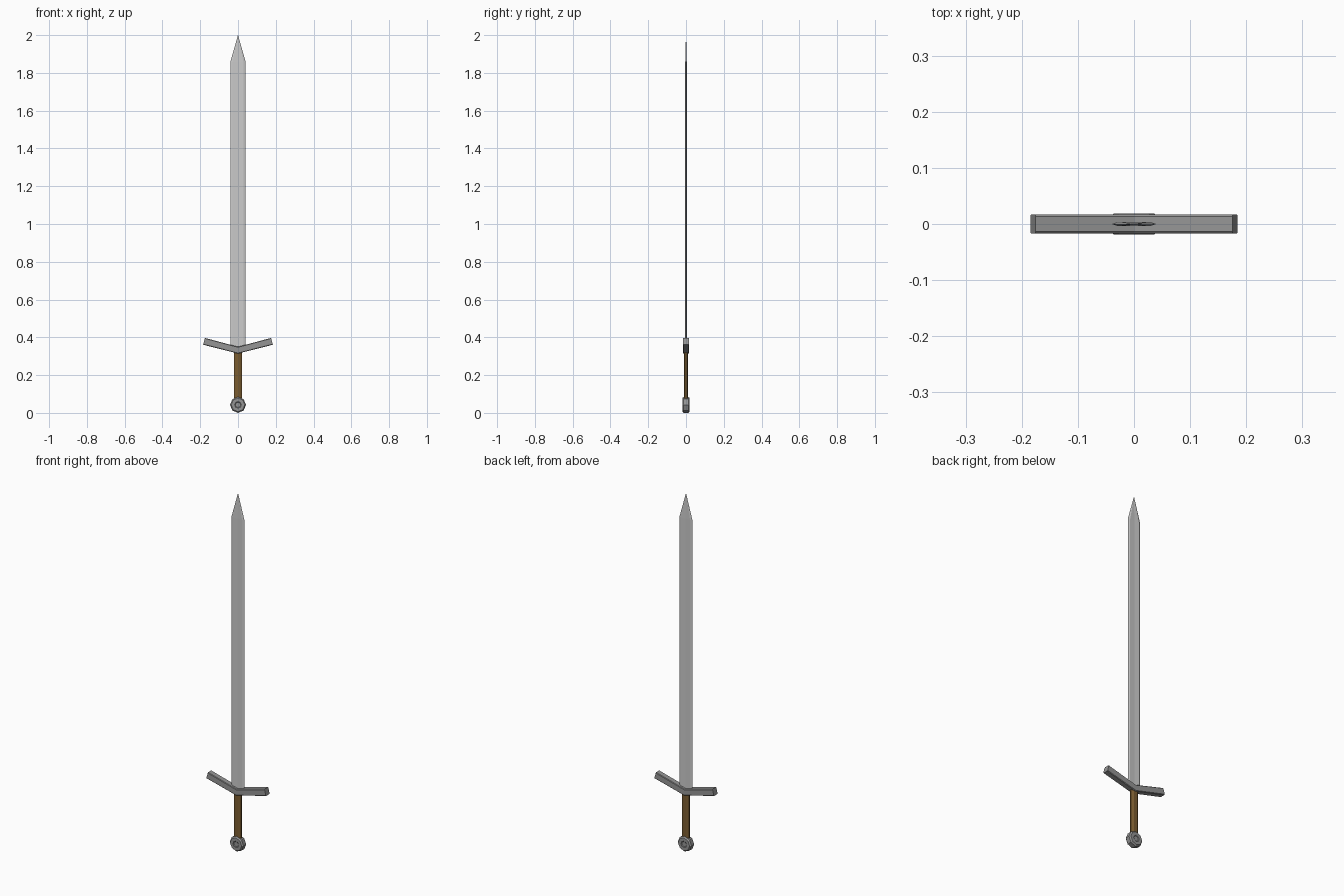
import bpy, bmesh
from math import sin, cos, pi

if "Cube" in bpy.data.objects:
    bpy.data.objects.remove(bpy.data.objects["Cube"])


def material(name, color):
    m = bpy.data.materials.new(name)
    m.diffuse_color = color
    m.use_nodes = True
    m.node_tree.nodes["Principled BSDF"].inputs["Base Color"].default_value = m.diffuse_color
    return m


def loft(name, rings, mat=None):
    """Skin a series of equal-sized rings and cap both ends."""
    bm = bmesh.new()
    loops = [[bm.verts.new(p) for p in ring] for ring in rings]
    n = len(loops[0])
    for a, b in zip(loops, loops[1:]):
        for i in range(n):
            j = (i + 1) % n
            bm.faces.new((a[i], a[j], b[j], b[i]))
    bm.faces.new(loops[0][::-1])
    bm.faces.new(loops[-1])
    bmesh.ops.remove_doubles(bm, verts=bm.verts, dist=1e-5)
    bmesh.ops.recalc_face_normals(bm, faces=bm.faces)
    mesh = bpy.data.meshes.new(name)
    bm.to_mesh(mesh)
    bm.free()
    obj = bpy.data.objects.new(name, mesh)
    bpy.context.collection.objects.link(obj)
    if mat:
        mesh.materials.append(mat)
    return obj


steel = material("steel", (0.62, 0.62, 0.62, 1))
iron = material("dark_iron", (0.30, 0.30, 0.30, 1))
leather = material("leather", (0.20, 0.11, 0.03, 1))

# Blade: bevelled edges with a shallow central groove, tapering to a point
half = [(0.040, 0), (0.028, 0.004), (0, 0.0028), (-0.028, 0.004)]
section = half + [(-x, -y) for x, y in half]
blade_rings = [[(x * s, y * t, z) for x, y in section]
               for z, s, t in ((0.325, 1, 1), (1.86, 1, 1), (2.0, 0.01, 0.1))]
loft("blade", blade_rings, steel)

# Crossguard: chamfered bar swept along a shallow V
c, hy, hz = 0.003, 0.0165, 0.018
bar = [(hy, hz - c), (hy - c, hz), (c - hy, hz), (-hy, hz - c),
       (-hy, c - hz), (c - hy, -hz), (hy - c, -hz), (hy, c - hz)]
guard_rings = [[(x + lean * d, y, z + d) for y, d in bar]
               for x, z, lean in ((-0.180, 0.379, 0.26), (0, 0.332, 0), (0.180, 0.379, -0.26))]
loft("crossguard", guard_rings, iron)

# Grip: flattened octagonal handle
grip_rings = [[(0.024 * cos(a), 0.012 * sin(a), z)
               for a in [pi / 8 + i * pi / 4 for i in range(8)]] for z in (0.07, 0.325)]
loft("grip", grip_rings, leather)

# Pommel: eight-sided wheel with chamfered rims and a dished centre on each face
wheel = [(-0.016, 0.014), (-0.019, 0.018), (-0.019, 0.036), (-0.012, 0.0425),
         (0.012, 0.0425), (0.019, 0.036), (0.019, 0.018), (0.016, 0.014)]
pommel_rings = [[(r * cos(a), y, 0.0425 + r * sin(a))
                 for a in [i * pi / 4 for i in range(8)]] for y, r in wheel]
loft("pommel", pommel_rings, iron)
